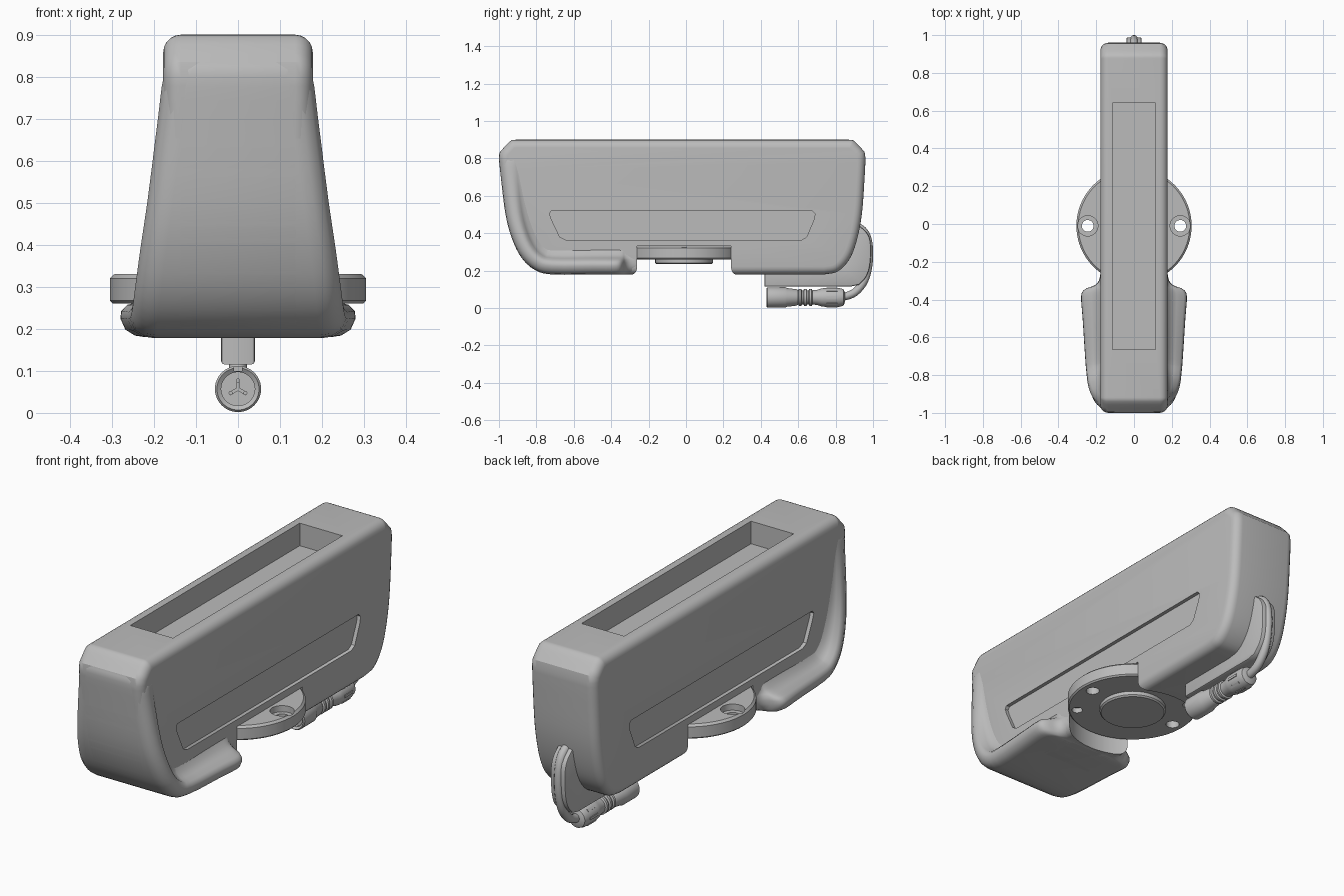
import bpy, bmesh, math
from mathutils import Vector, Matrix

if "Cube" in bpy.data.objects:
    bpy.data.objects.remove(bpy.data.objects["Cube"], do_unlink=True)

grey = bpy.data.materials.new("plain grey")
grey.use_nodes = True
grey.diffuse_color = (0.5, 0.5, 0.5, 1)
grey.node_tree.nodes["Principled BSDF"].inputs["Base Color"].default_value = (0.5, 0.5, 0.5, 1)


def finish(name, bm):
    bmesh.ops.recalc_face_normals(bm, faces=bm.faces)
    mesh = bpy.data.meshes.new(name)
    bm.to_mesh(mesh)
    bm.free()
    mesh.materials.append(grey)
    ob = bpy.data.objects.new(name, mesh)
    bpy.context.collection.objects.link(ob)
    return ob


def activate(ob):
    bpy.ops.object.select_all(action='DESELECT')
    ob.select_set(True)
    bpy.context.view_layer.objects.active = ob


def smooth(ob, angle=32):
    activate(ob)
    bpy.ops.object.shade_smooth_by_angle(angle=math.radians(angle))


def cut(ob, *cutters):
    for c in cutters:
        c.hide_render = True
        m = ob.modifiers.new("cut", 'BOOLEAN')
        m.operation, m.object, m.solver = 'DIFFERENCE', c, 'EXACT'
        activate(ob)
        bpy.ops.object.modifier_apply(modifier=m.name)
        bpy.data.objects.remove(c, do_unlink=True)


def spline(pts, n=4):
    """Smooth curve through points of any dimension."""
    pts = [Vector(p) for p in pts]
    ext = [2 * pts[0] - pts[1]] + pts + [2 * pts[-1] - pts[-2]]
    out = []
    for a, b, c, d in zip(ext, ext[1:], ext[2:], ext[3:]):
        for i in range(n):
            t = i / n
            out.append(0.5 * (2 * b + (c - a) * t + (2 * a - 5 * b + 4 * c - d) * t * t
                              + (3 * b - a - 3 * c + d) * t ** 3))
    return out + [pts[-1]]


def plate(name, outline, x0, x1, bevel=0.0, segs=5):
    """Side outline (y, z) extruded across x, with rounded rims."""
    bm = bmesh.new()
    face = bm.faces.new([bm.verts.new((x0, p[0], p[1])) for p in outline])
    ext = bmesh.ops.extrude_face_region(bm, geom=[face])
    bmesh.ops.translate(bm, vec=(x1 - x0, 0, 0),
                        verts=[v for v in ext["geom"] if isinstance(v, bmesh.types.BMVert)])
    if bevel:
        rims = [e for e in bm.edges if abs(e.verts[0].co.x - e.verts[1].co.x) < 1e-6]
        bmesh.ops.bevel(bm, geom=rims, offset=bevel, segments=segs, profile=0.5,
                        affect='EDGES', clamp_overlap=False)
    return finish(name, bm)


def lathe(name, profile, at=(0, 0, 0), along_y=False, n=48):
    """Closed turning of (radius, height) points from axis to axis."""
    bm = bmesh.new()
    rings = []
    for r, h in profile:
        k = 1 if r == 0 else n
        rings.append([bm.verts.new((r * math.cos(2 * math.pi * i / n),
                                    r * math.sin(2 * math.pi * i / n), h)) for i in range(k)])
    for a, b in zip(rings, rings[1:]):
        for i in range(n):
            j = (i + 1) % n
            quad = [a[i % len(a)], a[j % len(a)], b[j % len(b)], b[i % len(b)]]
            bm.faces.new(list(dict.fromkeys(quad)))
    if along_y:
        bmesh.ops.rotate(bm, verts=bm.verts, matrix=Matrix.Rotation(-math.pi / 2, 3, 'X'))
    bmesh.ops.translate(bm, verts=bm.verts, vec=at)
    return finish(name, bm)


def drum(name, r, z0, z1, at=(0, 0, 0), **kw):
    return lathe(name, [(0, z0), (r, z0), (r, z1), (0, z1)], at, **kw)


def box(name, x, y0, y1, z0, z1):
    return plate(name, [(y0, z0), (y1, z0), (y1, z1), (y0, z1)], -x, x)


DISC_Y = -0.01

# Main slab: front and back curves joined by a chamfered top
front = spline([(-1, .8), (-.99, .7), (-.965, .5), (-.93, .37), (-.88, .27), (-.81, .205), (-.72, .18)])
back = spline([(.74, .18), (.81, .195), (.87, .255), (.91, .35), (.94, .5), (.955, .7), (.96, .8)])
outline = front + back + spline([(.955, .835), (.9, .893), (.87, .9)], 3)
outline += spline([(-.91, .9), (-.94, .893), (-.995, .835)], 3)
body = plate("main_body", outline, -.178, .178, bevel=.042)

# Flared front shell: sections (y, z, half width) swept down the front and along the foot
stations = spline([(-.995, .835, .15), (-1, .8, .176), (-.99, .7, .19), (-.965, .5, .215),
                   (-.93, .37, .233), (-.88, .27, .245), (-.81, .205, .252), (-.72, .18, .258),
                   (-.5, .18, .272), (-.4, .18, .28), (-.36, .18, .274), (-.34, .18, .25),
                   (-.325, .18, .21), (-.3, .18, .186), (-.25, .18, .176)], 3)
bm = bmesh.new()
loops = []
for i, (y, z, w) in enumerate(stations):
    a, b = stations[max(i - 1, 0)], stations[min(i + 1, len(stations) - 1)]
    t = Vector((b[0] - a[0], b[1] - a[1])).normalized()
    flare = max(w - .172, 0)
    half = [(w - .06, 0), (w - .035, .004), (w - .012, .018), (w, .045), (w - .002, .062),
            (w - .15 * flare, .077), (.172 + .5 * flare, .088), (.172 + .2 * flare, .105),
            (.172, .14)]
    section = half + [(-x, d) for x, d in reversed(half)]
    loops.append([bm.verts.new((x, y - t.y * d, z + t.x * d)) for x, d in section])
for a, b in zip(loops, loops[1:]):
    for i in range(len(a)):
        j = (i + 1) % len(a)
        bm.faces.new((a[i], a[j], b[j], b[i]))
bm.faces.new(loops[0])
bm.faces.new(loops[-1])
foot = finish("flared_front_foot", bm)

# Round notch under the body, top pocket and recessed side panels
for part in (body, foot):
    cut(part, drum("notch_cutter", .308, .1, .331, (0, DISC_Y, 0)))
cut(body, box("pocket_cutter", .115, -.665, .64, .79, 1))
panel = [(-.72, .52), (.675, .52), (.69, .505), (.685, .475), (.645, .38), (.62, .365),
         (-.645, .365), (-.675, .38), (-.72, .475), (-.73, .505)]
for side in (-1, 1):
    cut(body, plate("panel_cutter", panel, side * .16, side * .25))
smooth(body)
smooth(foot, 45)

# Mounting disc with counterbored screw holes and small blind holes
disc = lathe("mounting_disc", [(0, .26), (.298, .26), (.305, .267), (.305, .32), (.295, .33), (0, .33)],
             (0, DISC_Y, 0), n=96)
for side in (-1, 1):
    spot = (side * .245, DISC_Y, 0)
    cut(disc, drum("hole_cutter", .031, .2, .4, spot, n=32),
        drum("counterbore_cutter", .054, .3, .4, spot, n=32),
        drum("blind_hole_cutter", .025, .2, .285, (side * .185, DISC_Y - side * .185, 0), n=32))
smooth(disc)
smooth(lathe("disc_hub", [(0, .235), (.148, .235), (.155, .242), (.155, .27), (0, .27)],
             (0, DISC_Y, 0), n=64))

# Cable bracket below and behind the body
bracket = [(.42, .25), (.42, .115), (.88, .115)]
bracket += spline([(.925, .125), (.965, .17), (.985, .24), (.987, .35), (.965, .405), (.92, .445)])
bracket += [(.85, .42), (.8, .25)]
smooth(plate("cable_bracket", bracket, -.04, .04, bevel=.008, segs=2))

# Cable running down the bracket and curling into the connector
curve = bpy.data.curves.new("cable", 'CURVE')
curve.dimensions = '3D'
curve.bevel_depth = .021
curve.bevel_resolution = 4
curve.use_fill_caps = True
line = spline([(.91, .44), (.955, .405), (.977, .34), (.977, .24), (.955, .15), (.91, .09), (.86, .065), (.8, .057)])
sp = curve.splines.new('POLY')
sp.points.add(len(line) - 1)
for p, (y, z) in zip(sp.points, line):
    p.co = (0, y, z, 1)
curve.materials.append(grey)
cable = bpy.data.objects.new("cable", curve)
bpy.context.collection.objects.link(cable)
activate(cable)
bpy.ops.object.convert(target='MESH')
smooth(cable, 50)

# Turned plug: socket shell, ribbed neck and rear grip
ribs = []
for y in (.6, .628, .656):
    ribs += [(.038, y), (.046, y + .004), (.046, y + .016), (.038, y + .02)]
plug = lathe("connector_plug", [(0, .455), (.04, .455), (.04, .437), (.05, .43), (.055, .436), (.055, .53),
                                (.05, .54), (.044, .59)] + ribs +
             [(.04, .7), (.048, .725), (.05, .74), (.05, .82), (.044, .842), (.025, .85), (0, .85)],
             (0, 0, .057), along_y=True)
cut(plug, box("key_slot_cutter", .009, .42, .5, .1, .13))
smooth(plug)

# Plug insert with three pins and a three-armed key
for k in range(3):
    a = math.radians(90 + 120 * k)
    smooth(drum("contact_pin", .005, .44, .46,
                (.02 * math.cos(a), 0, .057 + .02 * math.sin(a)), along_y=True, n=12))
    arm = box("insert_key_arm", .004, .448, .46, 0, .024)
    arm.data.transform(Matrix.Translation((0, 0, .057)) @ Matrix.Rotation(a + math.pi / 6, 4, 'Y'))

# Raised finger bars on the rear grip
for k in range(8):
    bar = box("grip_bar", .006, .75, .81, .046, .053)
    bar.data.transform(Matrix.Translation((0, 0, .057)) @ Matrix.Rotation(k * math.pi / 4, 4, 'Y'))
